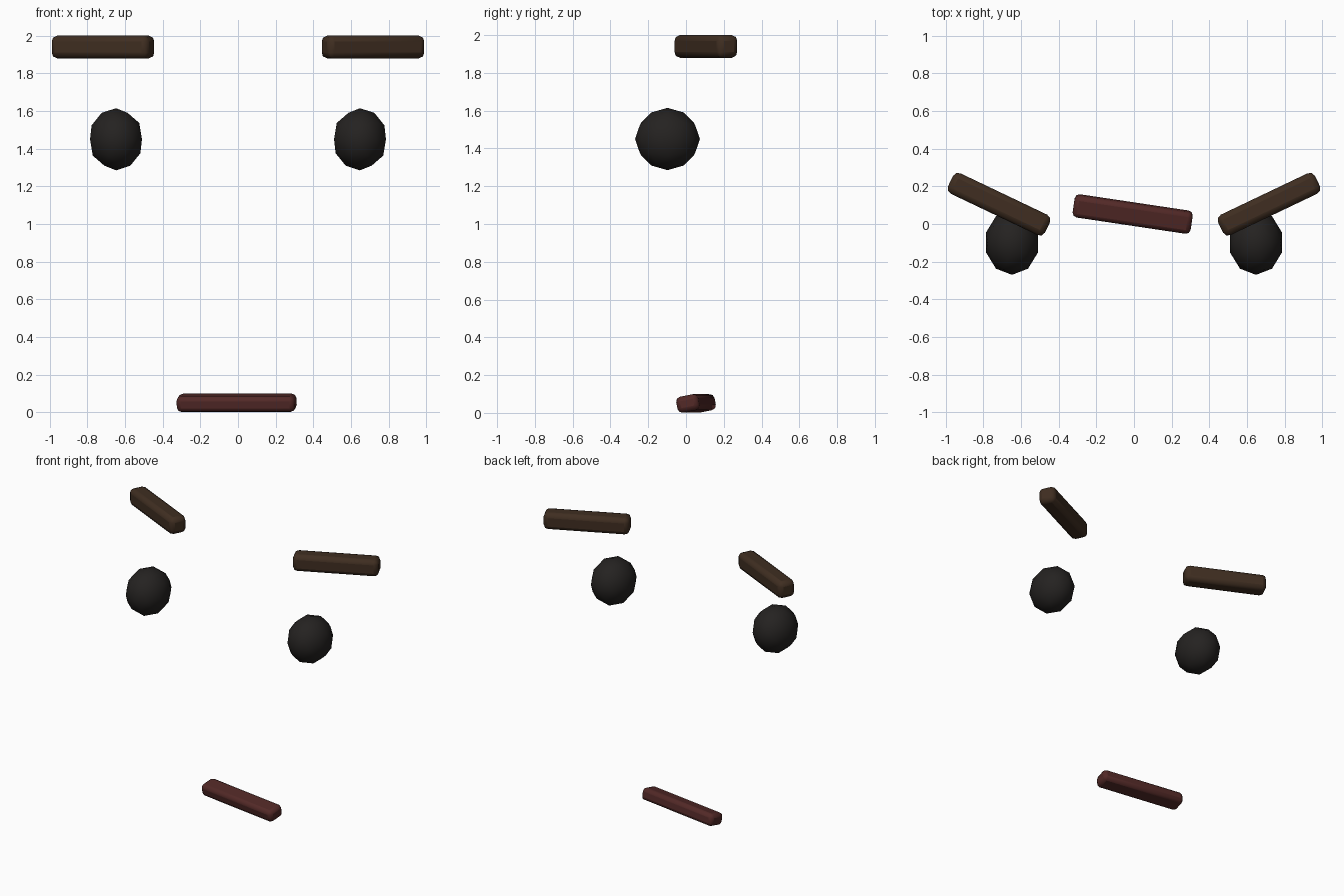
import bpy
from math import radians

if "Cube" in bpy.data.objects:
    bpy.data.objects.remove(bpy.data.objects["Cube"])


def material(name, rgb):
    m = bpy.data.materials.new(name)
    m.diffuse_color = (*rgb, 1)
    m.use_nodes = True
    m.node_tree.nodes["Principled BSDF"].inputs["Base Color"].default_value = m.diffuse_color
    return m


brown = material("brow_brown", (0.05, 0.027, 0.015))
black = material("eye_black", (0.018, 0.016, 0.015))
red = material("mouth_red", (0.085, 0.022, 0.02))


def finish(ob, name, mat):
    ob.name = name
    ob.data.materials.append(mat)
    bpy.ops.object.shade_smooth_by_angle(angle=radians(40))


def bar(name, loc, size, rot, bevel, mat):
    bpy.ops.mesh.primitive_cube_add(size=1, location=loc)
    ob = bpy.context.object
    ob.scale = size
    bpy.ops.object.transform_apply(location=False, rotation=False, scale=True)
    ob.rotation_euler = [radians(a) for a in rot]
    b = ob.modifiers.new("bevel", 'BEVEL')
    b.width, b.segments = bevel, 2
    finish(ob, name, mat)


# mirrored brows and faceted eyes
for side, s in (("left", -1), ("right", 1)):
    bar(side + "_brow", (0.717 * s, 0.105, 1.94), (0.571, 0.12, 0.12), (0, 0, 25.5 * s), 0.03, brown)
    bpy.ops.mesh.primitive_ico_sphere_add(subdivisions=2, radius=1, location=(0.648 * s, -0.098, 1.45))
    eye = bpy.context.object
    eye.scale = (0.145 * s, 0.172, 0.165)
    bpy.ops.object.transform_apply(location=False, rotation=False, scale=True)
    if s < 0:
        eye.data.flip_normals()
    finish(eye, side + "_eye", black)

# mouth, slightly skewed and rolled
bar("mouth", (-0.007, 0.053, 0.05), (0.634, 0.12, 0.086), (11, 0, -8.5), 0.025, red)
